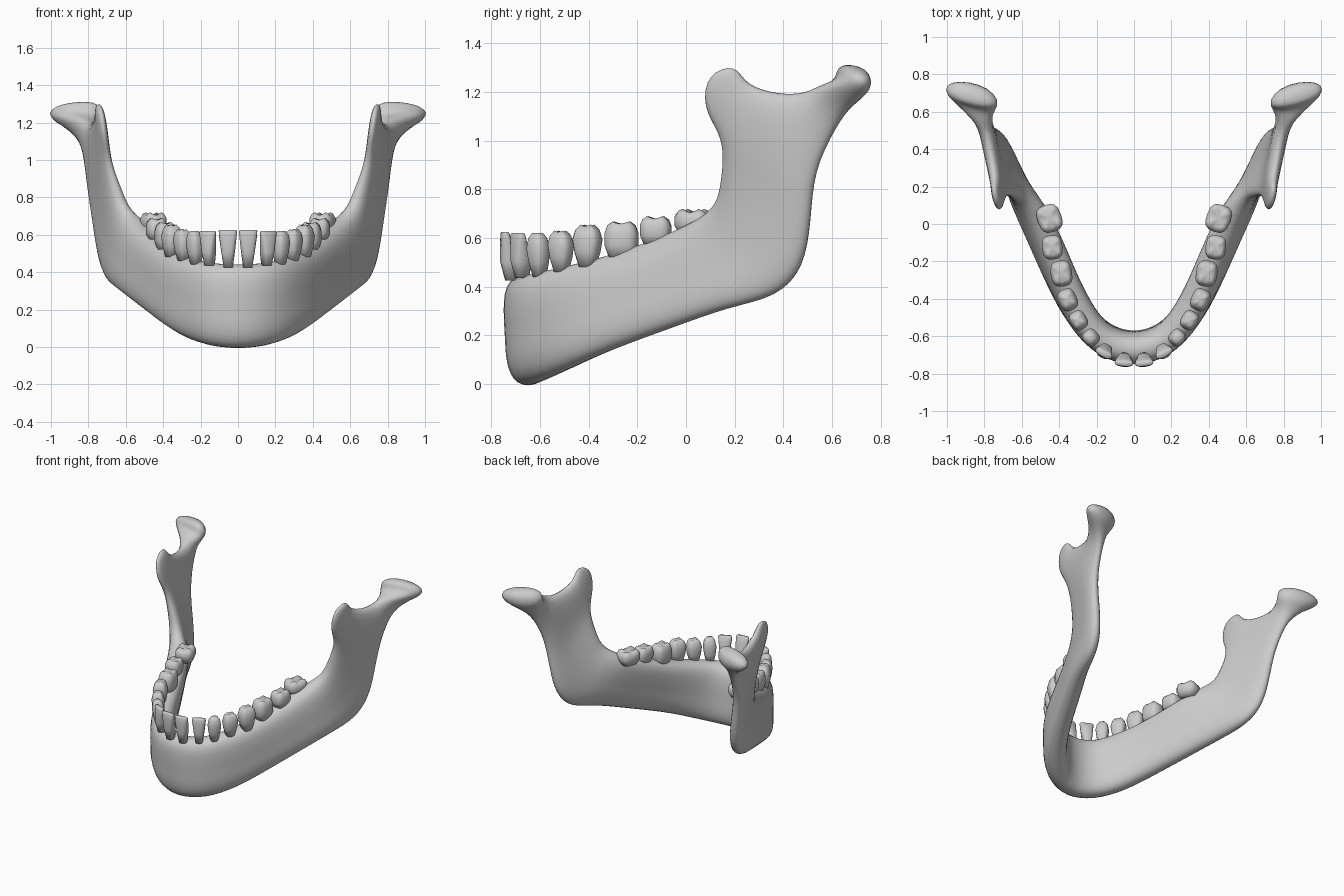
import bpy, bmesh, math
from mathutils import Vector

if "Cube" in bpy.data.objects:
    bpy.data.objects.remove(bpy.data.objects["Cube"])


def finish(bm, name):
    bmesh.ops.recalc_face_normals(bm, faces=bm.faces[:])
    me = bpy.data.meshes.new(name)
    bm.to_mesh(me)
    bm.free()
    for p in me.polygons:
        p.use_smooth = True
    ob = bpy.data.objects.new(name, me)
    bpy.context.collection.objects.link(ob)
    return ob


# Jaw stations, chin to ramus: upper/front edge, lower/rear edge,
# half thickness at each edge, outward heading in degrees
STATIONS = [
    ((0, -.672, .43), (0, -.655, .0), .088, .085, 0),
    ((.15, -.635, .44), (.17, -.60, .02), .087, .08, 25),
    ((.26, -.515, .47), (.30, -.47, .075), .085, .075, 52),
    ((.355, -.33, .515), (.405, -.30, .15), .085, .07, 64),
    ((.435, -.13, .585), (.525, -.05, .24), .085, .065, 65),
    ((.52, .05, .665), (.63, .17, .32), .08, .06, 65),
    ((.60, .13, .735), (.685, .36, .37), .06, .055, 66),
    ((.64, .152, .83), (.725, .47, .49), .05, .05, 68),
    ((.675, .16, .93), (.755, .505, .68), .04, .045, 72),
    ((.70, .145, 1.03), (.785, .525, .88), .033, .045, 75),
    ((.715, .085, 1.14), (.81, .61, 1.06), .03, .045, 75),
]
STEPS = (0, .3, .56, .78, 1)
WIDTH = (.7, 1, 1, 1, .6)
NOTCH_LIFT = (0, .10, .08, .10, 0)

# Rings that continue the ramus top: outer front, outer rear, inner rear, inner front
CORONOID = [[(.75, .10, 1.265), (.765, .20, 1.295), (.735, .20, 1.30), (.715, .10, 1.27)]]
CONDYLE = [
    [(.90, .575, 1.225), (.915, .685, 1.15), (.775, .665, 1.15), (.755, .555, 1.22)],
    [(1.0, .665, 1.26), (1.0, .765, 1.21), (.765, .735, 1.21), (.72, .60, 1.25)],
    [(.955, .665, 1.30), (.955, .755, 1.285), (.79, .72, 1.31), (.745, .61, 1.315)],
]


def bridge(bm, a, b):
    n = len(a)
    for i in range(n):
        bm.faces.new((a[i], a[(i + 1) % n], b[(i + 1) % n], b[i]))


def half_jaw(bm, side):
    def vert(p):
        return bm.verts.new((p[0] * side, p[1], p[2]))

    rings = []
    for j, (t, b, ht, hb, a) in enumerate(STATIONS):
        t, b, a = Vector(t), Vector(b), math.radians(a)
        out = Vector((math.sin(a), -math.cos(a), 0))
        outer, inner = [], []
        for k, s in enumerate(STEPS):
            p = t.lerp(b, s)
            if j == len(STATIONS) - 1:
                p.z += NOTCH_LIFT[k]
            h = (ht + (hb - ht) * s) * WIDTH[k]
            outer.append(vert(p + out * h))
            inner.append(vert(p - out * h))
        rings.append((outer, inner))
    loops = [o + i[::-1] for o, i in rings]
    for a, b in zip(loops, loops[1:]):
        bridge(bm, a, b)
    # Notch floor between the two processes
    o, i = rings[-1]
    for k in (1, 2):
        bm.faces.new((o[k], o[k + 1], i[k + 1], i[k]))
    # Coronoid process and condyle
    for k, extra in ((0, CORONOID), (3, CONDYLE)):
        loop = [o[k], o[k + 1], i[k + 1], i[k]]
        for ring in extra:
            nxt = [vert(p) for p in ring]
            bridge(bm, loop, nxt)
            loop = nxt
        bm.faces.new(loop)


def offset_shrink(bm, amount):
    # Push the cage out to make up for subdivision shrinkage
    moved = []
    for v in bm.verts:
        n = len(v.link_edges)
        total = v.co * n * n
        for e in v.link_edges:
            total = total + e.other_vert(v).co * 4
        for f in v.link_faces:
            total = total + f.verts[(list(f.verts).index(v) + 2) % 4].co
        moved.append(v.co + (v.co - total / (n * (n + 5))) * amount)
    for v, co in zip(bm.verts, moved):
        v.co = co


# Jaw bone
bm = bmesh.new()
half_jaw(bm, 1)
half_jaw(bm, -1)
bmesh.ops.remove_doubles(bm, verts=bm.verts[:], dist=.0005)
offset_shrink(bm, .75)
jaw = finish(bm, "jaw_bone")
sub = jaw.modifiers.new("smooth", 'SUBSURF')
sub.levels = sub.render_levels = 2

# Crown profiles: height, width scale, depth scale
INCISOR = [(0, .5, .75), (.4, .74, 1), (.8, .95, .65), (.97, 1, .45), (1, .94, .35)]
PREMOLAR = [(0, .55, .6), (.35, .85, .9), (.65, 1, 1), (.88, .82, .8), (1, .48, .45)]
MOLAR = [(0, .72, .75), (.35, 1, 1), (.7, 1, 1), (.92, .84, .84), (1, .62, .62)]

# Teeth: name, x, y, bottom, top, width, depth, heading, lean, profile, centre dip
TEETH = [
    ("central_incisor", .052, -.715, .425, .625, .098, .075, 5, .03, INCISOR, 0),
    ("lateral_incisor", .152, -.672, .435, .62, .095, .08, 28, .022, INCISOR, 0),
    ("canine", .225, -.602, .44, .62, .09, .085, 48, .012, PREMOLAR, 0),
    ("first_premolar", .292, -.512, .46, .63, .105, .09, 58, .008, PREMOLAR, .008),
    ("second_premolar", .355, -.405, .48, .655, .12, .10, 64, 0, PREMOLAR, .01),
    ("first_molar", .388, -.265, .515, .668, .14, .115, 82, 0, MOLAR, .014),
    ("second_molar", .437, -.125, .57, .69, .13, .11, 82, 0, MOLAR, .016),
    ("third_molar", .452, .03, .615, .72, .15, .13, 70, 0, MOLAR, .022),
]


def tooth(name, x, y, z0, z1, w, d, heading, lean, profile, dip):
    bm = bmesh.new()
    a = math.radians(heading)
    out = Vector((math.sin(a), -math.cos(a), 0))
    along = Vector((math.cos(a), math.sin(a), 0))
    count, loops = 16, []
    for t, sw, sd in profile:
        c = Vector((x, y, z0 + (z1 - z0) * t)) + out * lean * t
        loop = []
        for i in range(count):
            th = math.tau * i / count
            u = math.copysign(abs(math.cos(th)) ** .7, math.cos(th))
            v = math.copysign(abs(math.sin(th)) ** .7, math.sin(th))
            p = c + along * (u * w * sw / 2) + out * (v * d * sd / 2)
            # Four low cusps around the biting surface
            p.z -= dip * .35 * max(0, t - .6) / .4 * (1 + math.cos(4 * th))
            loop.append(bm.verts.new(p))
        loops.append(loop)
    for p, q in zip(loops, loops[1:]):
        bridge(bm, p, q)
    bm.faces.new(loops[0][::-1])
    top = bm.verts.new(Vector((x, y, z1 - dip)) + out * lean)
    for i in range(count):
        bm.faces.new((loops[-1][i], loops[-1][(i + 1) % count], top))
    ob = finish(bm, name)
    ob.modifiers.new("other_side", 'MIRROR')


for spec in TEETH:
    tooth(*spec)
